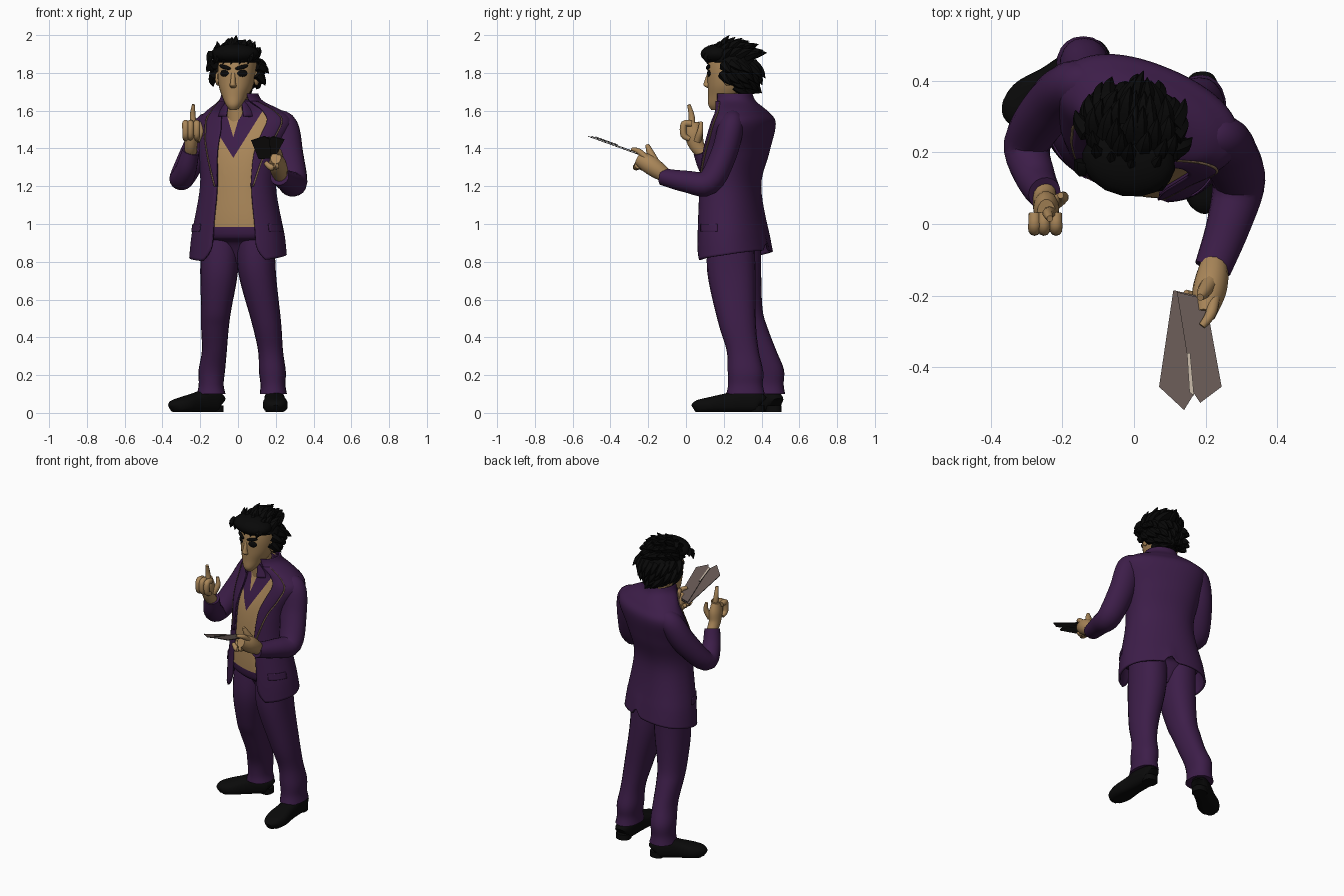
import bpy, bmesh, random
from math import sin, cos, pi, radians, copysign
from mathutils import Vector, Matrix

random.seed(4)
if "Cube" in bpy.data.objects:
    bpy.data.objects.remove(bpy.data.objects["Cube"])


def material(name, *rgb):
    m = bpy.data.materials.new(name)
    m.use_nodes = True
    m.diffuse_color = (*rgb, 1)
    node = m.node_tree.nodes["Principled BSDF"]
    node.inputs["Base Color"].default_value = (*rgb, 1)
    node.inputs["Roughness"].default_value = 0.9
    return m


PURPLE = material("suit purple", .046, .0125, .066)
TAN = material("warm tan", .4, .24, .1)
BLACK = material("hair black", .0025, .0025, .0025)
SHOE = material("shoe black", .003, .003, .003)
GREY = material("card grey", .125, .093, .083)
DARK = material("card underside", .02, .018, .016)
PALE = material("card edge", .5, .42, .34)
TRIM = material("trim brown", .22, .14, .075)
UP = Vector((0, 0, 1))
BODY, HEAD = radians(-22), radians(-10)


def spline(pts, k):
    """Smooth curve through tuples of any length."""
    out = []
    for i in range(len(pts) - 1):
        four = [pts[max(i - 1, 0)], pts[i], pts[i + 1], pts[min(i + 2, len(pts) - 1)]]
        for j in range(k):
            t = j / k
            out.append([b + t * (c - a) / 2 + t * t * (a - 2.5 * b + 2 * c - d / 2)
                        + t ** 3 * (1.5 * (b - c) + (d - a) / 2) for a, b, c, d in zip(*four)])
    return out + [list(pts[-1])]


def sweep(bm, rings, yaw=0, n=24, k=5, e=1.0, span=None, grow=0.0, ref=None, warp=None):
    """Skin rings (x, y, z, half width, half depth); ref makes them follow the path."""
    rows, curve = [], spline(rings, k)
    for i, (x, y, z, a, b) in enumerate(curve):
        lo, hi = span(z) if span else (0, 2 * pi)
        if ref:
            tan = Vector(curve[min(i + 1, len(curve) - 1)][:3]) - Vector(curve[max(i - 1, 0)][:3])
            u = tan.cross(ref).normalized()
            v = tan.cross(u).normalized()
        else:
            rot = Matrix.Rotation(yaw, 3, 'Z')
            u, v = rot @ Vector((1, 0, 0)), rot @ Vector((0, 1, 0))
        row = []
        for j in range(n + bool(span)):
            t = lo + (hi - lo) * j / n
            s, c = sin(t), cos(t)
            p = Vector((x, y, z)) + u * (a + grow) * copysign(abs(s) ** e, s) \
                - v * (b + grow) * copysign(abs(c) ** e, c)
            if warp:
                p.z += warp(t, z)
            p.z = max(p.z, 0.005)
            row.append(bm.verts.new(p))
        rows.append(row)
    for r, q in zip(rows, rows[1:]):
        for j in range(n):
            h = (j + 1) % len(r)
            bm.faces.new((r[j], r[h], q[h], q[j]))
    if not span:
        bm.faces.new(rows[0][::-1])
        bm.faces.new(rows[-1])


def finish(name, bm, mats, rule=None, thick=0):
    if not thick:
        bmesh.ops.recalc_face_normals(bm, faces=bm.faces)
    bm.normal_update()
    for f in bm.faces:
        f.material_index = rule(f) if rule else 0
    mesh = bpy.data.meshes.new(name)
    bm.to_mesh(mesh)
    bm.free()
    ob = bpy.data.objects.new(name, mesh)
    bpy.context.collection.objects.link(ob)
    for m in mats if isinstance(mats, tuple) else (mats,):
        mesh.materials.append(m)
    if thick:
        ob.modifiers.new("thickness", 'SOLIDIFY').thickness = thick
    bpy.ops.object.select_all(action='DESELECT')
    ob.select_set(True)
    bpy.context.view_layer.objects.active = ob
    bpy.ops.object.shade_smooth_by_angle(angle=radians(45))


def loft(name, rings, mats, thick=0, **kw):
    bm = bmesh.new()
    sweep(bm, rings, **kw)
    finish(name, bm, mats, thick=thick)


def tubes(name, paths, mat, n=10, k=4):
    bm = bmesh.new()
    for path in paths:
        sweep(bm, path, n=n, k=k, ref=Vector((1, .3, .2)))
    finish(name, bm, mat)


def blob(name, loc, size, mat, yaw=HEAD, tilt=0):
    bm = bmesh.new()
    bmesh.ops.create_uvsphere(bm, u_segments=16, v_segments=10, radius=1)
    mat4 = Matrix.Translation(loc) @ Matrix.Rotation(yaw, 4, 'Z') @ Matrix.Rotation(tilt, 4, 'Y')
    bm.transform(mat4 @ Matrix.Diagonal((*size, 1)))
    finish(name, bm, mat)


# Jacket with open front, raised back hem and vent
coat = [(0, .26, .8, .265, .18), (0, .25, .95, .25, .17), (0, .235, 1.2, .205, .15),
        (.01, .268, 1.38, .225, .158), (.04, .305, 1.53, .265, .142), (.035, .297, 1.595, .215, .115),
        (.015, .265, 1.65, .12, .1), (.01, .255, 1.69, .095, .095)]
SHIFT = radians(10)


def gap(z):
    return radians(26 + 14 * max(0, (.9 - z) / .1) ** 2 + 10 * max(0, (z - 1.5) / .2))


def hem(t, z):
    low = min(1, max(0, (1 - z) / .2))
    return low * (.03 * (1 - cos(t)) + .05 * max(0, 1 - abs(t - pi) / .13))


def strip(start, width, side):
    """Angular range beside the left (1) or right (-1) jacket edge."""
    def span(z):
        a = gap(z) + radians(start(z))
        b = a + radians(width(z))
        return (SHIFT + a, SHIFT + b) if side > 0 else (SHIFT - b, SHIFT - a)
    return span


loft("jacket", coat, PURPLE, thick=.012, yaw=BODY, n=64, k=6, e=.9, warp=hem,
     span=lambda z: (SHIFT + gap(z), SHIFT + 2 * pi - gap(z)))

# Lapels, their trim and the pocket flaps
for side, word in ((1, "left"), (-1, "right")):
    wide = lambda z: 3 + 20 * min(1, max(0, (z - 1.2) / .25))
    loft(word + "_lapel", coat[2:7], PURPLE, thick=.006, yaw=BODY, n=8, k=6, e=.9, grow=.006,
         span=strip(lambda z: -2, wide, side))
    loft(word + "_lapel_trim", coat[2:7], TRIM, thick=.006, yaw=BODY, n=2, k=6, e=.9, grow=.007,
         span=strip(lambda z: wide(z) - 2, lambda z: 2.5, side))
    flap = [(0, .25, .96, .25, .17), (0, .246, 1, .243, .167)]
    loft(word + "_pocket_flap", flap, PURPLE, thick=.005, yaw=BODY, n=10, e=.9, grow=.004,
         span=strip(lambda z: 22, lambda z: 35, side))

# Waistcoat, shirt front and chest in one inner body, cut along the V necklines
MID, VEST, SKIN = -.025, (1.35, 1.6), (1.46, 3.4)


def front_colour(f):
    x, y, z = f.calc_center_median()
    u = abs(x - MID)
    if z < .985 or y > .3:
        return 0
    if z < VEST[0] + u * VEST[1]:
        return 1
    return int(z > SKIN[0] + u * SKIN[1])


bm = bmesh.new()
sweep(bm, [(0, .27, .79, .05, .06), (0, .265, .9, .17, .115)] + coat[1:7],
      yaw=BODY, n=48, k=6, e=.9, grow=-.014)
cuts = [(.985, 0)] + [(z, s * slope) for z, slope in (VEST, SKIN) for s in (1, -1)]
for z, slope in cuts:
    bmesh.ops.bisect_plane(bm, geom=bm.verts[:] + bm.edges[:] + bm.faces[:],
                           plane_co=(MID, 0, z), plane_no=(-slope, 0, 1))
finish("waistcoat_and_shirt", bm, (PURPLE, TAN), front_colour)
loft("shirt_collar", [(0, .25, 1.57, .11, .1), (0, .25, 1.66, .08, .08)], PURPLE, thick=.008,
     yaw=BODY, n=32, span=lambda z: (SHIFT + .45, SHIFT + 2 * pi - .45))

# Trouser legs
loft("right_trouser_leg", [(-.095, .29, .97, .1, .11), (-.1, .28, .75, .1, .118), (-.115, .305, .55, .08, .1),
     (-.122, .34, .45, .073, .092), (-.125, .39, .33, .066, .088), (-.138, .43, .23, .07, .088),
     (-.142, .435, .15, .066, .082), (-.142, .437, .1, .076, .088)], PURPLE, n=20, e=.9)
loft("left_trouser_leg", [(.095, .24, .97, .1, .12), (.1, .24, .75, .1, .128), (.15, .27, .48, .078, .1),
     (.172, .3, .33, .066, .085), (.182, .315, .22, .071, .094), (.185, .315, .15, .066, .092),
     (.187, .315, .1, .072, .102)], PURPLE, n=20, e=.9)

# Shoes, swept from heel to toe, with heel blocks
for word, heel, toe in (("left", (.19, .395), (.2, .04)), ("right", (-.105, .475), (-.35, .3))):
    rings = []
    for s, w, h in ((0, .035, .045), (.06, .05, .056), (.3, .055, .06), (.5, .057, .052),
                    (.75, .066, .042), (.93, .05, .034), (1, .02, .022)):
        x, y = (p + (q - p) * s for p, q in zip(heel, toe))
        rings.append((x, y, h, w, h))
    loft(word + "_shoe", rings, SHOE, n=20, e=.75, ref=UP)
    x, y = rings[1][:2]
    loft(word + "_shoe_heel", [(x, y, .005, .044, .042), (x, y, .04, .044, .042)], SHOE, n=16, e=.8)

# Sleeves
ACROSS = Vector((1, 0, 0))
loft("right_sleeve", [(-.11, .39, 1.55, .05, .045), (-.165, .39, 1.515, .068, .072), (-.228, .335, 1.38, .072, .076),
     (-.298, .225, 1.24, .06, .066), (-.275, .13, 1.29, .056, .056), (-.25, .085, 1.385, .048, .046)],
     PURPLE, n=18, ref=ACROSS)
loft("left_sleeve", [(.19, .25, 1.555, .05, .05), (.238, .238, 1.515, .068, .08), (.262, .2, 1.37, .07, .083),
     (.292, .12, 1.22, .068, .075), (.265, 0, 1.225, .058, .062), (.22, -.125, 1.25, .045, .052)],
     PURPLE, n=18, ref=ACROSS)

# Right hand: pointing finger, thumb and three curled fingers
loft("right_palm", [(-.25, .09, 1.37, .032, .032), (-.248, .055, 1.42, .042, .034), (-.245, .04, 1.48, .05, .036),
     (-.245, .03, 1.535, .04, .026)], TAN, n=14, ref=ACROSS)
paths = [[(-.23, .03, 1.5, .02, .02), (-.24, .03, 1.57, .016, .016), (-.235, .015, 1.632, .009, .009)],
         [(-.22, .06, 1.44, .02, .02), (-.198, .075, 1.49, .016, .016), (-.205, .08, 1.54, .009, .009)]]
for x in (-.278, -.252, -.218):
    paths.append([(x, .03, 1.53, .017, .017), (x, -.01, 1.53, .018, .018),
                  (x, -.012, 1.47, .017, .017), (x, .02, 1.45, .013, .013)])
tubes("right_fingers", paths, TAN)

# Left hand gripping the cards
loft("left_palm", [(.225, -.1, 1.25, .035, .035), (.218, -.15, 1.285, .047, .046), (.208, -.2, 1.32, .05, .046),
     (.2, -.255, 1.35, .036, .028)], TAN, n=14, ref=ACROSS)
paths = [[(.215, -.16, 1.32, .024, .024), (.195, -.19, 1.38, .019, .019), (.185, -.205, 1.42, .01, .01)],
         [(.225, -.2, 1.34, .018, .018), (.215, -.25, 1.385, .015, .015), (.19, -.285, 1.395, .01, .01)]]
for y in (-.255, -.225, -.195):
    paths.append([(.21, y, 1.31, .018, .018), (.175, y - .01, 1.3, .017, .017), (.145, y, 1.325, .012, .012)])
tubes("left_fingers", paths, TAN)


# Fanned cards on a sloping plane
def card(name, outline, lift, top):
    bm = bmesh.new()
    verts = [bm.verts.new((x, y, 1.37 - .36 * (y + .25) + lift)) for x, y in outline]
    face = bm.faces.new(verts)
    out = bmesh.ops.extrude_face_region(bm, geom=[face])
    for v in out["geom"]:
        if isinstance(v, bmesh.types.BMVert):
            v.co.z -= .004
    finish(name, bm, (top, DARK), lambda f: int(f.normal.z < .3))


card("left_card", [(.11, -.185), (.07, -.455), (.14, -.52), (.168, -.475), (.175, -.2)], 0, GREY)
card("right_card", [(.12, -.19), (.165, -.47), (.185, -.5), (.245, -.455), (.2, -.21)], .006, GREY)
card("card_highlight", [(.148, -.36), (.155, -.47), (.168, -.48), (.157, -.36)], .011, PALE)

# Neck and head
loft("neck", [(.01, .265, 1.5, .075, .07), (0, .25, 1.6, .062, .062), (-.005, .245, 1.7, .06, .065)], TAN)
loft("head", [(-.024, .155, 1.603, .018, .02), (-.022, .168, 1.63, .041, .05), (-.016, .205, 1.68, .069, .088),
     (-.01, .225, 1.74, .093, .11), (-.005, .235, 1.82, .102, .122), (0, .24, 1.88, .092, .112),
     (0, .245, 1.915, .05, .06)], TAN, yaw=HEAD, n=28, e=.95)
AIM = Matrix.Rotation(HEAD, 3, 'Z')


def on_face(x, y, z):
    return Vector((-.005, .235, z)) + AIM @ Vector((x, y, 0))


loft("nose", [(*on_face(0, -.116, 1.8), .01, .008), (*on_face(0, -.124, 1.75), .014, .018),
     (*on_face(0, -.122, 1.733), .018, .022), (*on_face(0, -.112, 1.72), .012, .01)], TAN, yaw=HEAD, n=16)
for side, word in ((1, "left"), (-1, "right")):
    blob(word + "_ear", on_face(side * .104, .005, 1.77), (.014, .026, .038), TAN)
    turn = HEAD + side * radians(20)
    blob(word + "_eye", on_face(side * .045, -.108, 1.798), (.03, .008, .019), BLACK, turn)
    blob(word + "_eyebrow", on_face(side * .045, -.112, 1.83), (.037, .01, .011), BLACK, turn, -side * .25)
blob("mouth", on_face(0, -.108, 1.672), (.022, .008, .006), TRIM)

# Hair cap trimmed around the face
CROWN, RAD = Vector((-.007, .245, 1.822)), Vector((.136, .126, .12))
bm = bmesh.new()
bmesh.ops.create_uvsphere(bm, u_segments=32, v_segments=20, radius=1)
bald = [f for f in bm.faces for c in [f.calc_center_median()]
        if (c.y < -.15 and c.z < .35) or (c.y < .2 and c.z < -.15) or c.z < -.92]
bmesh.ops.delete(bm, geom=bald, context='FACES')
bm.transform(Matrix.Translation(CROWN) @ Matrix.Rotation(HEAD, 4, 'Z') @ Matrix.Diagonal((*RAD, 1)))
finish("hair_cap", bm, BLACK, thick=.01)
blob("hair_front", (-.015, .175, 1.9), (.132, .098, .054), BLACK)

# Swept-back pointed locks hugging the scalp
locks = []
for row, count in ((-55, 14), (-32, 18), (-10, 20), (14, 20), (38, 16), (62, 12), (84, 5)):
    for i in range(count):
        turn = 2 * pi * (i + random.random() * .6) / count
        rise = radians(row + random.uniform(-6, 6))
        facing = cos(turn)
        if (facing > .3 and row < 20) or (facing > -.2 and row < -20):
            continue
        n = Vector((sin(turn) * cos(rise), -facing * cos(rise), sin(rise)))
        root = CROWN + AIM @ (Vector(a * b for a, b in zip(n, RAD)) * .9)
        drift = Vector((0, .6, .3 if row > 25 else -.5))
        flow = AIM @ (n * random.uniform(.2, .36) + drift - n * drift.dot(n)).normalized()
        size = random.uniform(.075, .105)
        mid = root + flow * size * .5 + AIM @ n * .008
        locks.append([(*root, .03, .03), (*mid, .02, .02), (*(root + flow * size), .001, .001)])
for x in (-.125, -.085, -.04, .005, .05, .095):
    base = on_face(x, -.085 - .12 * (.1 - abs(x)), 1.895)
    locks.append([(*base, .026, .026), (*(base + Vector((-.006, -.026, -.012))), .02, .02),
                  (*(base + Vector((-.022, -.018, -.05))), .001, .001)])
tubes("hair_locks", locks, BLACK, n=6, k=3)
